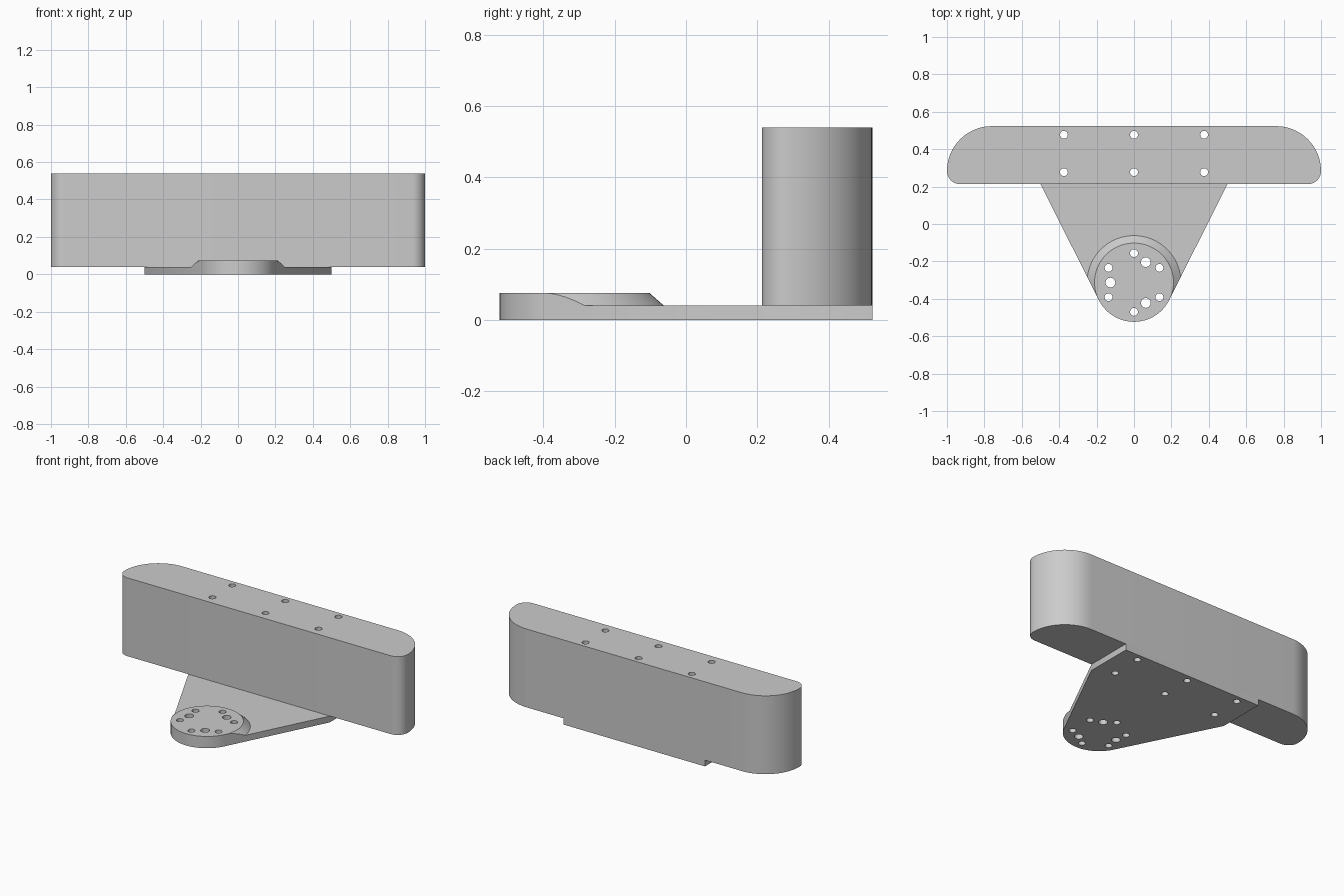
import bpy, bmesh
from math import sin, cos, pi, radians, atan2, acos, hypot

cube = bpy.data.objects.get("Cube")
if cube:
    bpy.data.objects.remove(cube, do_unlink=True)

grey = bpy.data.materials.new("light grey")
grey.use_nodes = True
COLOUR = (0.6, 0.6, 0.6, 1)
grey.diffuse_color = COLOUR
grey.node_tree.nodes["Principled BSDF"].inputs["Base Color"].default_value = COLOUR

BACK, EDGE = 0.523, 0.213        # back and front of the tall block
HUB_Y, HUB_R = -0.313, 0.21      # round end of the base plate
BASE, HUB_TOP, TOP = 0.04, 0.075, 0.54


def arc(cx, cy, r, start, end, steps):
    angles = [start + (end - start) * i / steps for i in range(steps + 1)]
    return [(cx + r * cos(a), cy + r * sin(a)) for a in angles]


def mirrored(half):
    """Close a right-hand half outline, listed front to back, across x = 0."""
    return half + [(-x, y) for x, y in reversed(half) if x > 1e-5]


def make_object(name, bm):
    bmesh.ops.recalc_face_normals(bm, faces=bm.faces)
    mesh = bpy.data.meshes.new(name)
    bm.to_mesh(mesh)
    bm.free()
    mesh.materials.append(grey)
    obj = bpy.data.objects.new(name, mesh)
    bpy.context.collection.objects.link(obj)
    return obj


def prism(name, outlines, z0, z1):
    bm = bmesh.new()
    for outline in outlines:
        face = bm.faces.new([bm.verts.new((x, y, z0)) for x, y in outline])
        grown = bmesh.ops.extrude_face_region(bm, geom=[face], use_keep_orig=True)
        verts = [g for g in grown["geom"] if isinstance(g, bmesh.types.BMVert)]
        bmesh.ops.translate(bm, verts=verts, vec=(0, 0, z1 - z0))
    return make_object(name, bm)


def boolean(obj, tool, operation):
    tool.hide_render = True
    mod = obj.modifiers.new("cut", "BOOLEAN")
    mod.operation, mod.solver, mod.object = operation, "EXACT", tool
    bpy.context.view_layer.objects.active = obj
    bpy.ops.object.modifier_apply(modifier=mod.name)


# Outlines
tangent = atan2(EDGE - HUB_Y, 0.5) - acos(HUB_R / hypot(0.5, EDGE - HUB_Y))
plate_outline = mirrored(arc(0, HUB_Y, HUB_R, -pi / 2, tangent, 24)
                         + [(0.5, EDGE), (0.5, BACK)])
block_outline = mirrored(arc(0.93, EDGE + 0.07, 0.07, -pi / 2, 0, 10)
                         + arc(0.76, BACK - 0.24, 0.24, 0, pi / 2, 20))

# Parts
base_plate = prism("base_plate", [plate_outline], 0, BASE)
tall_block = prism("tall_block", [block_outline], BASE, TOP)

# Raised hub: a chamfered disc trimmed to the plate outline
bm = bmesh.new()
slope = (0.25 - HUB_R) / (HUB_TOP - BASE)
low, high = 0.02, 0.09
cone = bmesh.ops.create_cone(
    bm, cap_ends=True, segments=96, depth=high - low,
    radius1=0.251 + slope * (BASE - low), radius2=0.251 - slope * (high - BASE))
bmesh.ops.translate(bm, verts=cone["verts"], vec=(0, HUB_Y, (low + high) / 2))
raised_hub = make_object("raised_hub", bm)
trim = prism("hub_trim", [plate_outline], BASE, HUB_TOP)
boolean(raised_hub, trim, "INTERSECT")

# Through holes
holes = [(x, y, 0.021) for x in (-0.375, 0, 0.375) for y in (0.277, 0.477)]
for count, ring, r, first in ((6, 0.157, 0.021, 90), (3, 0.126, 0.026, 180)):
    for i in range(count):
        a = radians(first + 360 * i / count)
        holes.append((ring * cos(a), HUB_Y + ring * sin(a), r))
drills = prism("hole_drills", [arc(x, y, r, 0, 2 * pi, 24)[:-1] for x, y, r in holes],
               -0.1, TOP + 0.1)
parts = (base_plate, tall_block, raised_hub)
for part in parts:
    boolean(part, drills, "DIFFERENCE")

for helper in (trim, drills):
    bpy.data.objects.remove(helper, do_unlink=True)

# Smooth the curved walls, keep the edges crisp
bpy.ops.object.select_all(action="DESELECT")
for part in parts:
    part.select_set(True)
bpy.context.view_layer.objects.active = base_plate
bpy.ops.object.shade_smooth_by_angle(angle=radians(30))
